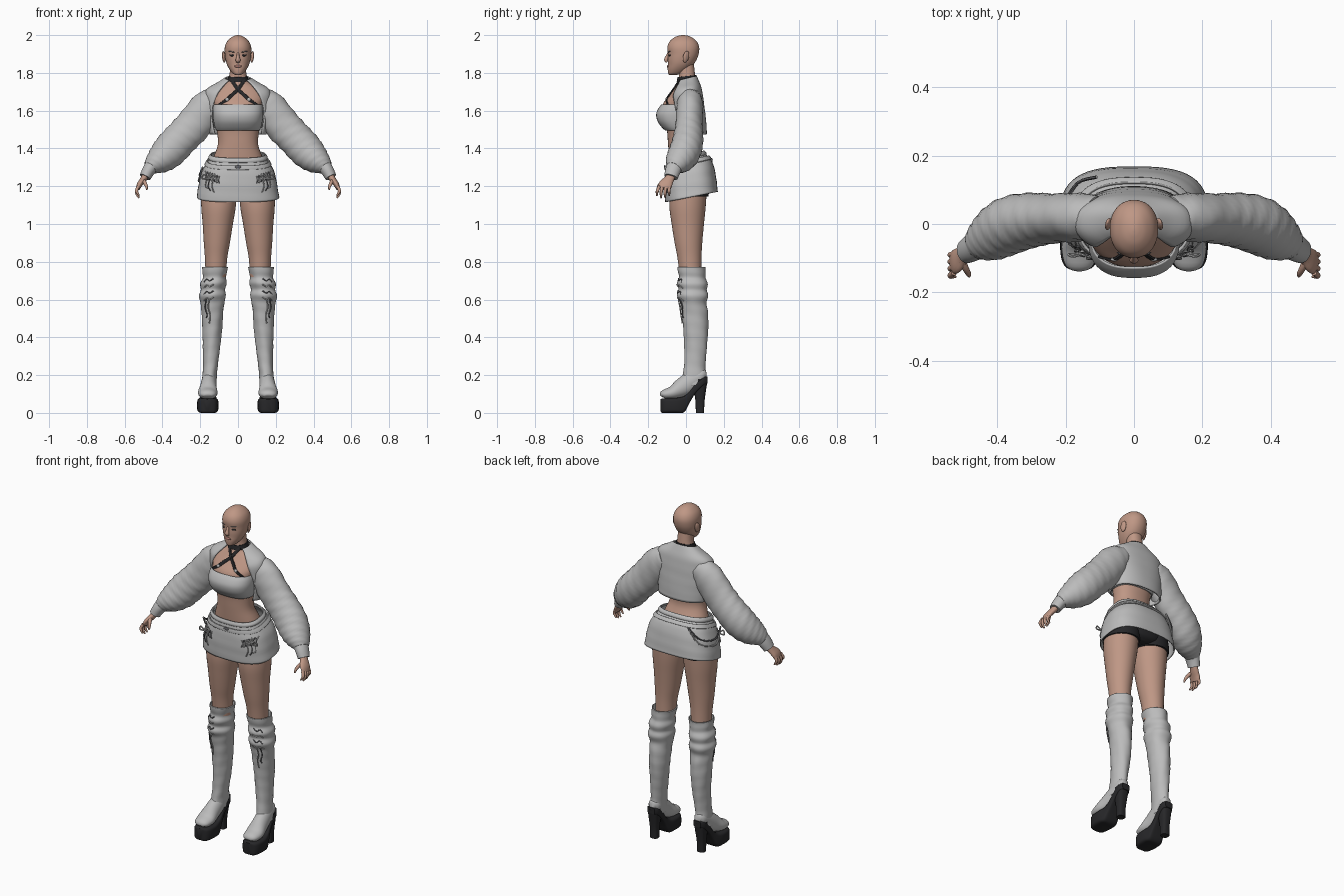
import bpy, bmesh, math
from mathutils import Vector, Matrix, Euler
from mathutils.bvhtree import BVHTree

def material(name, c):
    m = bpy.data.materials.new(name)
    m.diffuse_color = (*c, 1)
    return m

SKIN = material("skin", (0.52, 0.31, 0.235))
CLOTH = material("pale_grey_cloth", (0.50, 0.50, 0.50))
BLACK = material("black_leather", (0.02, 0.02, 0.022))
METAL = material("dark_metal", (0.12, 0.12, 0.13))
LIP = material("lip", (0.40, 0.19, 0.16))

def finish(name, bm, mat, mirror=False, thick=0):
    bmesh.ops.recalc_face_normals(bm, faces=bm.faces)
    me = bpy.data.meshes.new(name)
    bm.to_mesh(me)
    bm.free()
    me.materials.append(mat)
    me.shade_smooth()
    me.set_sharp_from_angle(angle=math.radians(50))
    ob = bpy.data.objects.new(name, me)
    bpy.context.collection.objects.link(ob)
    if thick:
        s = ob.modifiers.new("thickness", 'SOLIDIFY')
        s.thickness, s.offset = thick, 0
    if mirror:
        ob.modifiers.new("mirror", 'MIRROR')
    return ob

def smooth(rows, k):
    out, n = [], len(rows)
    for i in range(n - 1):
        q = (rows[max(i - 1, 0)], rows[i], rows[i + 1], rows[min(i + 2, n - 1)])
        for j in range(k):
            t = j / k
            out.append([0.5 * (2*b + (c-a)*t + (2*a-5*b+4*c-d)*t*t + (3*b-a-3*c+d)*t**3)
                        for a, b, c, d in zip(*q)])
    return out + [list(rows[-1])]

def sup(v, p):
    return math.copysign(abs(v) ** (2 / p), v)

def skin_rings(name, rings, mat, closed=True, caps=True, **kw):
    bm = bmesh.new()
    vs = [[bm.verts.new(p) for p in r] for r in rings]
    n = len(vs[0])
    for a, b in zip(vs, vs[1:]):
        for i in range(n if closed else n - 1):
            j = (i + 1) % n
            bm.faces.new((a[i], a[j], b[j], b[i]))
    if caps and closed:
        bm.faces.new(vs[0])
        bm.faces.new(vs[-1])
    return finish(name, bm, mat, **kw)

# vertical loft; row = z, centre x, half width, front y, back y [, tilt, front opening]
def vloft(name, rows, mat, p=2, seg=36, k=4, tilt=0, wob=0, **kw):
    rings, opened = [], len(rows[0]) > 5
    for r in smooth(rows, k):
        z, cx, hx, yf, yb = r[:5]
        tl = r[5] if opened else tilt
        a = math.acos(min(1, r[6] / hx) ** (p / 2)) if opened else 0
        ring = []
        for i in range(seg):
            t = -a + (math.pi + 2*a) * i / (seg - 1) if opened else 2 * math.pi * i / seg
            w = 1 + wob * math.sin(3*t + 60*z) * math.cos(2*t - 35*z)
            y = (yf + yb) / 2 + w * (yb - yf) / 2 * sup(math.sin(t), p)
            ring.append((cx + w * hx * sup(math.cos(t), p), y, z + tl * y))
        rings.append(ring)
    return skin_rings(name, rings, mat, closed=not opened, **kw)

# tube along a path; point = x, y, z, radius along side, radius across
def tube(name, pts, mat, side=(0, 1, 0), axis=None, p=2, seg=20, k=4, wob=0, **kw):
    rows, rings = smooth(pts, k), []
    P = [Vector(r[:3]) for r in rows]
    for i, r in enumerate(rows):
        t = Vector(axis) if axis else (P[min(i+1, len(P)-1)] - P[max(i-1, 0)]).normalized()
        u = Vector(side)
        u = (u - t * u.dot(t)).normalized()
        v = t.cross(u)
        ring = []
        for j in range(seg):
            a = 2 * math.pi * j / seg
            w = 1 + wob * math.sin(2*a + i*1.1) * math.sin(i * 0.8 + a)
            ring.append(P[i] + u * r[3] * w * sup(math.cos(a), p) + v * r[4] * w * sup(math.sin(a), p))
        rings.append(ring)
    return skin_rings(name, rings, mat, **kw)

def wire(name, pts, r, mat, **kw):
    return tube(name, [(*q, r, r) for q in pts], mat, side=(0.31, 0.9, 0.2), seg=6, **kw)

def blob(name, loc, scale, mat, rot=(0, 0, 0), mirror=False):
    bm = bmesh.new()
    M = Matrix.Translation(loc) @ Euler(rot).to_matrix().to_4x4() @ Matrix.Diagonal((*scale, 1))
    bmesh.ops.create_uvsphere(bm, u_segments=20, v_segments=12, radius=1, matrix=M)
    return finish(name, bm, mat, mirror)

# point on the front surface of an object
def on(ob, x, z, off=0.003):
    me = ob.data
    tree = BVHTree.FromPolygons([v.co for v in me.vertices], [tuple(f.vertices) for f in me.polygons])
    hit = tree.ray_cast(Vector((x, -1, z)), Vector((0, 1, 0)))[0]
    return (x, (hit.y if hit else 0) - off, z)

# head and face
head = vloft("head", [(1.789, 0, .012, -.088, -.05), (1.797, 0, .028, -.094, -.02), (1.82, 0, .046, -.097, .015),
    (1.845, 0, .059, -.096, .04), (1.87, 0, .066, -.097, .056), (1.90, 0, .070, -.096, .067),
    (1.935, 0, .070, -.099, .070), (1.965, 0, .059, -.088, .058), (1.987, 0, .037, -.063, .033),
    (1.997, 0, .017, -.038, .008), (2.0, 0, .003, -.02, -.012)], SKIN, p=2.15, seg=40)
tube("nose", [(0, -.093, 1.905, .006, .006), (0, -.1, 1.885, .008, .009), (0, -.106, 1.868, .013, .010),
              (0, -.099, 1.857, .010, .006)], SKIN, side=(1, 0, 0))
blob("lips", on(head, 0, 1.835, -.001), (.019, .006, .007), LIP)
blob("ear", (.075, .0, 1.885), (.008, .017, .031), SKIN, (-.2, .15, .35), True)
blob("eye", on(head, .032, 1.893, -.001), (.014, .004, .0055), BLACK, (0, -.1, .3), True)
blob("eyebrow", on(head, .034, 1.912, 0), (.018, .003, .0025), METAL, (0, -.12, .35), True)

# bare torso and neck
torso = vloft("torso", [(1.22, 0, .165, -.075, .11), (1.34, 0, .134, -.088, .085), (1.42, 0, .107, -.095, .052),
    (1.50, 0, .112, -.102, .06), (1.58, 0, .12, -.125, .07), (1.635, 0, .13, -.122, .072),
    (1.68, 0, .14, -.088, .07), (1.72, 0, .115, -.058, .062), (1.75, 0, .062, -.043, .052),
    (1.79, 0, .045, -.038, .048), (1.86, 0, .042, -.045, .04)], SKIN, p=2.2, seg=44)

# bandeau top
vloft("bandeau_top", [(1.497, 0, .113, -.108, .063), (1.515, 0, .12, -.127, .066), (1.545, 0, .127, -.148, .07),
    (1.58, 0, .131, -.155, .074), (1.61, 0, .130, -.144, .076), (1.632, 0, .126, -.127, .076)],
    CLOTH, p=2.6, seg=44, caps=False, thick=.006)

# choker and crossed chest straps
vloft("choker", [(1.757, 0, .056, -.047, .054), (1.768, 0, .052, -.045, .054), (1.782, 0, .049, -.043, .052)],
      BLACK, tilt=.12, caps=False, thick=.005)
path = [on(torso, x, z) for x, z in ((-.035, 1.765), (-.018, 1.738), (0, 1.712), (.03, 1.685), (.06, 1.657), (.10, 1.628))]
tube("chest_strap", [(*q, .009, .004) for q in path], BLACK, side=(.7, 0, .7), p=4, seg=12, mirror=True)
q = on(torso, .058, 1.659, .004)
blob("strap_ring", q, (.010, .006, .010), CLOTH, mirror=True)

# cropped open jacket
vloft("jacket_body", [(1.475, 0, .147, -.07, .107, 0, .122), (1.55, 0, .156, -.083, .102, 0, .137),
    (1.62, 0, .165, -.085, .094, 0, .133), (1.68, 0, .17, -.08, .086, 0, .112),
    (1.715, 0, .158, -.064, .078, .06, .092), (1.745, 0, .105, -.05, .065, .16, .07),
    (1.768, 0, .066, -.04, .054, .25, .048)], CLOTH, p=2.3, seg=48, thick=.008, wob=.008)
tube("jacket_sleeve", [(.105, .02, 1.665, .06, .062), (.16, .02, 1.622, .07, .09), (.24, .018, 1.518, .073, .094),
    (.30, .012, 1.452, .08, .092), (.36, -.005, 1.39, .084, .092), (.41, -.03, 1.345, .077, .077),
    (.445, -.05, 1.315, .06, .056), (.465, -.063, 1.295, .042, .038)], CLOTH, seg=32, k=5, wob=.05, mirror=True)
tube("sleeve_cuff", [(.458, -.06, 1.305, .042, .038), (.475, -.07, 1.28, .041, .034), (.492, -.08, 1.248, .036, .030)],
     CLOTH, seg=24, mirror=True)

# hands
tube("palm", [(.485, -.076, 1.262, .023, .018), (.502, -.09, 1.235, .027, .017), (.520, -.108, 1.21, .036, .015),
              (.530, -.115, 1.188, .032, .011)], SKIN, mirror=True)
for i in range(4):
    y, drop = -.142 + .018 * i, (.012, 0, .002, .012)[i]
    tube(f"finger_{i+1}", [(.527, y, 1.20, .009, .009), (.537, y - .008 + .002*i, 1.178, .0085, .0085),
        (.535, y - .011 + .003*i, 1.157 + drop, .0075, .0075), (.523, y - .012 + .004*i, 1.138 + drop, .004, .004)],
        SKIN, seg=10, mirror=True)
tube("thumb", [(.505, -.105, 1.235, .013, .011), (.493, -.13, 1.218, .010, .010), (.485, -.145, 1.20, .008, .008),
               (.482, -.153, 1.182, .004, .004)], SKIN, seg=10, mirror=True)

# skirt with waistband and belt
skirt = vloft("skirt", [(1.137, 0, .215, -.107, .166), (1.19, 0, .207, -.11, .16), (1.25, 0, .195, -.111, .15),
    (1.30, 0, .175, -.106, .136), (1.335, 0, .153, -.099, .112), (1.362, 0, .142, -.093, .092)],
    CLOTH, p=2.7, seg=56, tilt=.2, caps=False, thick=.006, wob=.008)
vloft("waistband", [(1.345, 0, .152, -.101, .106), (1.355, 0, .153, -.103, .105), (1.368, 0, .143, -.097, .095)],
      CLOTH, p=2.6, seg=56, tilt=.2, caps=False, thick=.006)
vloft("belt", [(1.312, 0, .173, -.110, .134), (1.322, 0, .168, -.110, .128), (1.333, 0, .161, -.108, .12)],
      CLOTH, p=2.7, seg=56, tilt=.23, caps=False, thick=.008)
blob("belt_buckle", (0, -.112, 1.302), (.016, .005, .010), METAL)

# hip lacing and tassels
zig = [on(skirt, .10 + .012*i, (1.255, 1.215)[i % 2] + .004*i, .006) for i in range(7)]
wire("hip_lace", zig, .004, CLOTH, mirror=True)
zig = [on(skirt, .10 + .012*i, (1.215, 1.255)[i % 2] + .004*i, .006) for i in range(7)]
wire("hip_lace_cross", zig, .003, METAL, mirror=True)
for i, x in enumerate((.13, .15, .165)):
    wire(f"hip_tassel_{i+1}", [on(skirt, x, 1.24, .009), on(skirt, x + .008, 1.20, .01),
         on(skirt, x - .004, 1.165 + .012*i, .008)], .003, METAL if i == 1 else CLOTH, mirror=True)
a = Vector(on(skirt, .155, 1.24, .012))
for i, s in enumerate((-1, 1)):
    wire(f"hip_bow_{i+1}", [a, a + Vector((.025*s, -.006, .022)), a + Vector((.035*s, 0, 0)), a], .004, CLOTH, mirror=True)

# draped chain on one hip
for i, d in enumerate((0, .03)):
    wire(f"hip_chain_{i+1}", [(-.11, .137, 1.345), (-.165, .12, 1.29 - d), (-.197 - d*.15, .06, 1.262 - d),
         (-.203 - d*.15, 0, 1.262 - d), (-.187, -.06, 1.30)], .005, CLOTH if i else METAL)

# shorts under the skirt
vloft("shorts_hip", [(1.15, 0, .06, -.05, .09), (1.175, 0, .13, -.08, .122), (1.24, 0, .172, -.088, .125),
                     (1.30, 0, .155, -.085, .105)], BLACK, p=2.3)
vloft("shorts_leg", [(1.145, .103, .098, -.089, .118), (1.18, .1, .1, -.089, .122), (1.25, .095, .09, -.08, .115)],
      BLACK, mirror=True)

# bare thighs
vloft("thigh", [(1.22, .1, .094, -.08, .112), (1.10, .103, .092, -.088, .105), (1.0, .107, .080, -.076, .095),
    (.90, .112, .069, -.06, .086), (.82, .116, .059, -.045, .082), (.72, .118, .054, -.032, .082)], SKIN, mirror=True)

# slouched knee boots
boot = vloft("boot_shaft", [(.772, .122, .065, -.043, .1), (.745, .123, .062, -.040, .1), (.715, .126, .058, -.035, .1),
    (.685, .130, .067, -.044, .113), (.652, .134, .061, -.036, .107), (.622, .135, .068, -.043, .117),
    (.585, .135, .061, -.029, .105), (.54, .135, .055, -.022, .112), (.45, .137, .050, -.012, .115),
    (.35, .140, .043, -.006, .108), (.25, .146, .036, -.008, .099), (.19, .151, .035, -.018, .104),
    (.145, .154, .036, -.03, .095)], CLOTH, wob=.03, k=5, caps=False, thick=.006, mirror=True)
tube("boot_foot", [(.16, -.131, .088, .022, .010), (.16, -.118, .097, .042, .024), (.16, -.07, .107, .052, .036),
    (.157, -.02, .135, .044, .050), (.153, .035, .17, .039, .052), (.151, .085, .20, .034, .036),
    (.151, .108, .205, .018, .02)], CLOTH, side=(1, 0, 0), seg=24, mirror=True)

# platform sole and heel
tube("platform_sole", [(.16, -.135, .04, .020, .032), (.16, -.126, .038, .040, .038), (.16, -.10, .039, .053, .039),
    (.16, -.05, .040, .056, .040), (.159, -.01, .046, .048, .043), (.157, .02, .085, .040, .030),
    (.155, .05, .130, .037, .026), (.153, .09, .165, .037, .022), (.152, .114, .175, .024, .018)],
    BLACK, side=(1, 0, 0), axis=(0, 1, 0), p=5, seg=28, mirror=True)
vloft("boot_heel", [(0, .155, .023, .052, .096), (.06, .155, .024, .050, .098), (.12, .154, .030, .042, .106),
                    (.18, .153, .036, .035, .115)], BLACK, p=2.8, mirror=True)

# boot lacing
for i, z in enumerate((.70, .668, .635, .60)):
    wire(f"boot_lace_{i+1}", [on(boot, x, z + dz, .005) for x, dz in ((.13, .012), (.15, 0), (.165, .008), (.18, -.008))],
         .0035, CLOTH if i % 2 else METAL, mirror=True)
for i, x in enumerate((.152, .168)):
    wire(f"boot_tassel_{i+1}", [on(boot, x, .60, .008), on(boot, x + .006, .56, .012), on(boot, x - .004, .52, .01),
         on(boot, x, .475 + .03*i, .009)], .0035, METAL if i else CLOTH, mirror=True)
